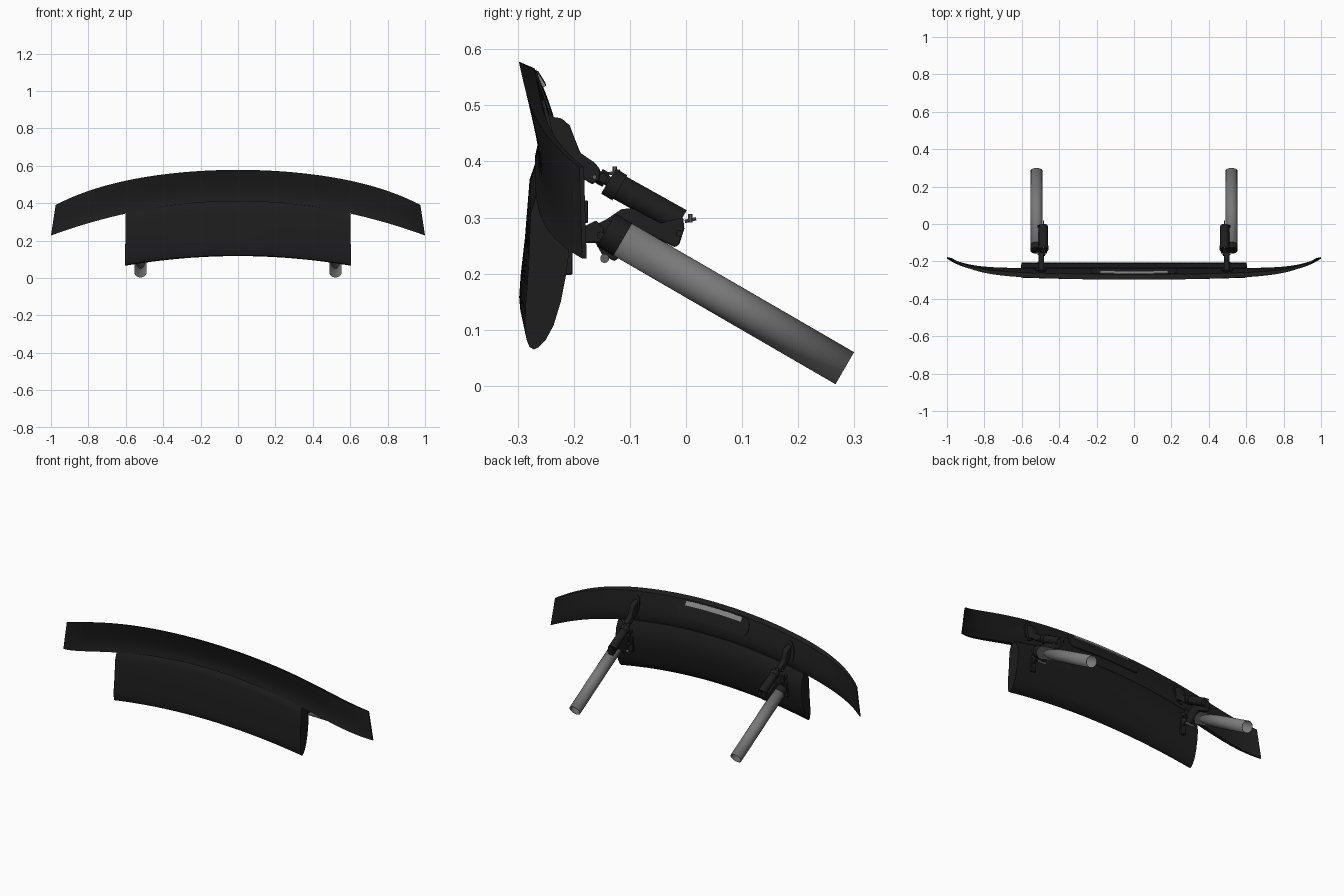
import bpy, bmesh, math
from mathutils import Vector

cube = bpy.data.objects.get("Cube")
if cube:
    bpy.data.objects.remove(cube, do_unlink=True)


def material(name, v):
    m = bpy.data.materials.new(name)
    m.use_nodes = True
    col = (v, v, v, 1)
    m.diffuse_color = col
    bsdf = m.node_tree.nodes["Principled BSDF"]
    bsdf.inputs["Base Color"].default_value = col
    bsdf.inputs["Roughness"].default_value = 0.6
    return m


BLACK = material("black shell", 0.012)
DARK = material("dark bracket", 0.013)
GREY = material("grey tube", 0.19)
STEEL = material("steel bolt", 0.12)
LAMP = material("lamp grey", 0.24)


def finish(name, bm, mat, angle=35, bevel=0.0):
    bmesh.ops.recalc_face_normals(bm, faces=bm.faces)
    me = bpy.data.meshes.new(name)
    bm.to_mesh(me)
    bm.free()
    me.materials.append(mat)
    ob = bpy.data.objects.new(name, me)
    bpy.context.collection.objects.link(ob)
    bpy.ops.object.select_all(action="DESELECT")
    ob.select_set(True)
    bpy.context.view_layer.objects.active = ob
    bpy.ops.object.shade_smooth_by_angle(angle=math.radians(angle))
    if bevel:
        mod = ob.modifiers.new("soft edges", "BEVEL")
        mod.width = bevel
        mod.segments = 2
    return ob


def skin(name, section, us, mat, angle=35):
    """Bridge closed sections along the span and cap both ends."""
    bm = bmesh.new()
    rings = [[bm.verts.new(p) for p in section(u)] for u in us]
    n = len(rings[0])
    for a, b in zip(rings, rings[1:]):
        for i in range(n):
            j = (i + 1) % n
            bm.faces.new((a[i], a[j], b[j], b[i]))
    bm.faces.new(rings[0])
    bm.faces.new(rings[-1])
    return finish(name, bm, mat, angle)


def plate(name, pts, x, width, mat, bevel=0.003):
    """Extrude a side profile (y, z) across x."""
    bm = bmesh.new()
    f = bm.faces.new([bm.verts.new((x - width / 2, y, z)) for y, z in pts])
    ext = bmesh.ops.extrude_face_region(bm, geom=[f])
    moved = [v for v in ext["geom"] if isinstance(v, bmesh.types.BMVert)]
    bmesh.ops.translate(bm, verts=moved, vec=(width, 0, 0))
    return finish(name, bm, mat, 35, bevel)


def rod(name, p, q, r, mat, sides=20, caps=True):
    p, q = Vector(p), Vector(q)
    bm = bmesh.new()
    bmesh.ops.create_cone(bm, cap_ends=caps, segments=sides, radius1=r, radius2=r,
                          depth=(q - p).length)
    rot = (q - p).to_track_quat("Z", "Y").to_matrix().to_4x4()
    bm.transform(rot)
    bmesh.ops.translate(bm, verts=bm.verts, vec=(p + q) / 2)
    return finish(name, bm, mat)


def span(half, count):
    return [half * (2 * i / count - 1) for i in range(count + 1)]


# Upper blade: swept, concave wing; t runs from the top edge to the lower edge
def blade_point(u, t, depth):
    x = u * (0.975 + 0.025 * t)
    inner = 1 - u ** 4
    drop = 0.76 * u * u + 0.24 * abs(u) ** 5
    z = (0.578 - 0.188 * drop) * (1 - t) + (0.41 - 0.183 * u * u) * t
    middle = -0.298 + 0.058 * t - 0.029 * t ** 4
    tip = -0.19 + 0.005 * t
    bow = 0.3 * (1 - t)
    k = bow * u * u + (1 - bow) * abs(u) ** 8
    thick = 0.008 + 0.02 * inner
    return (x, middle * (1 - k) + tip * k + thick * depth,
            z - 0.012 * depth * (1 - t) * inner)


def rear_point(u, t, lift):
    x, y, z = blade_point(u, t, 1)
    return (x, y + lift, z + lift * 0.4)


STEPS = [i / 8 for i in range(9)]


def blade_section(u):
    front = [blade_point(u, t, 0) for t in STEPS]
    back = [blade_point(u, t, 1) for t in reversed(STEPS)]
    return front + back


skin("upper_blade", blade_section, span(1, 80), BLACK)


# Lamp housing and lamp strip on the back of the blade, thicker toward the bottom
def patch(name, half, t0, t1, lift, rounding, mat):
    def section(u):
        edge = max(0, abs(u) - half + 0.04) / 0.04
        cut = (1 - math.sqrt(max(0, 1 - edge * edge))) * (t1 - t0) * rounding
        rows = [(t0 + cut + (t1 - t0 - 2 * cut) * s, lift * (1 + 1.2 * s)) for s in STEPS]
        return ([rear_point(u, t, h) for t, h in rows]
                + [rear_point(u, t, -0.008) for t, _ in reversed(rows)])
    skin(name, section, span(half, 40), mat)


patch("lamp_housing", 0.235, 0.02, 0.6, 0.002, 0.3, DARK)
patch("lamp_strip", 0.185, 0.04, 0.19, 0.004, 0, LAMP)

# Lower flap: rounded section tucked behind the blade edge (y, height fraction)
FLAP = [(-.257, 1), (-.268, .95), (-.277, .85), (-.281, .5), (-.286, .27), (-.287, .14),
        (-.284, .06), (-.279, .015), (-.271, 0), (-.262, .015), (-.25, .06), (-.236, .15),
        (-.223, .3), (-.213, .48), (-.207, .66), (-.212, .85), (-.232, 1)]


def flap_section(x):
    k = 1 - (x / 0.6) ** 2
    low, high = 0.065 + 0.052 * k, 0.35 + 0.062 * k
    bulge = lambda s: 0.012 * k * (1 - s)
    return [(x * (1.008 - 0.008 * s), y - (bulge(s) if y < -0.255 else 0),
             low + (high - low) * s) for y, s in FLAP]


skin("lower_flap", flap_section, span(0.6, 36), BLACK, 40)

# Side profiles of the hinge parts (y, z)
BLADE_BRACKET = [(-.25, .49), (-.237, .479), (-.222, .477), (-.207, .464), (-.198, .44),
                 (-.188, .415), (-.163, .398), (-.153, .386), (-.154, .368), (-.167, .359),
                 (-.185, .37), (-.21, .395), (-.245, .41)]
ARM_HEAD = [(-.165, .285), (-.14, .298), (-.115, .315), (-.095, .317), (-.065, .3),
            (-.045, .29), (-.005, .3), (-.003, .28), (-.012, .252), (-.02, .247),
            (-.07, .272), (-.11, .235), (-.128, .222), (-.15, .235), (-.163, .258)]
FLAP_LINK = [(-.215, .29), (-.18, .285), (-.16, .295), (-.145, .28), (-.15, .255),
             (-.18, .255), (-.215, .24)]

for side, s in (("left", 1), ("right", -1)):
    def nm(part):
        return side + "_" + part

    xa, xb = 0.521 * s, 0.495 * s
    # Support tube, open at the far end
    tube = rod(nm("support_tube"), (xa, -.113, .261), (xa, .283, .0315), .033, GREY, 40, False)
    wall = tube.modifiers.new("wall", "SOLIDIFY")
    wall.thickness = 0.003
    wall.offset = -1
    rod(nm("tube_collar"), (xa, -.142, .278), (xa, -.113, .261), .0335, DARK, 32)

    # Hinge plates and links
    plate(nm("arm_head"), ARM_HEAD, 0.497 * s, .026, DARK)
    plate(nm("blade_bracket"), BLADE_BRACKET, xb, .03, DARK)
    plate(nm("flap_link"), FLAP_LINK, 0.5 * s, .022, DARK)
    plate(nm("flap_foot"), [(-.222, .198), (-.202, .198), (-.202, .28), (-.222, .28)],
          0.5 * s, .03, DARK)
    plate(nm("link_stop"), [(-.185, .29), (-.175, .29), (-.175, .33), (-.185, .33)],
          0.5 * s, .022, DARK, .001)
    plate(nm("stop_stem"), [(-.225, .305), (-.18, .3), (-.18, .315), (-.225, .33)],
          0.5 * s, .014, DARK)

    # Oval pad where the bracket meets the blade
    def pad_section(lift):
        angles = [math.tau * i / 24 for i in range(24)]
        return [rear_point(0.507 * s + .032 * math.cos(a), .48 + .36 * math.sin(a), lift)
                for a in angles]
    skin(nm("bracket_pad"), pad_section, (-.006, .005), DARK)

    # Actuator body, end caps and piston rod
    xc = 0.484 * s
    rod(nm("actuator_body"), (xc, -.13, .36), (xc, -.01, .293), .023, DARK, 28)
    rod(nm("actuator_collar"), (xc, -.138, .365), (xc, -.118, .353), .026, DARK, 28)
    rod(nm("piston_rod"), (xc, -.168, .381), (xc, -.126, .358), .009, DARK, 16)
    rod(nm("rod_nut"), (xc, -.155, .374), (xc, -.142, .367), .014, DARK, 6)

    # Pins and bolts
    for part, y, z, r, w, mat in (("blade_pin", -.163, .372, .004, .022, STEEL),
                                  ("arm_pin", -.145, .227, .008, .024, STEEL),
                                  ("link_pin", -.152, .268, .007, .03, DARK),
                                  ("actuator_pin", -.012, .272, .006, .022, DARK)):
        rod(nm(part), (xb - w, y, z), (xb + w, y, z), r, mat, 14)
    for part, y, z in (("front_bolt", -.125, .384), ("rear_bolt", .01, .299)):
        rod(nm(part), (xc, y - .012, z - .006), (xc, y + .008, z - .001), .003, STEEL, 10)
        rod(nm(part + "_nut"), (xc, y - .002, z - .008), (xc, y - .002, z + .007), .004, STEEL, 6)
